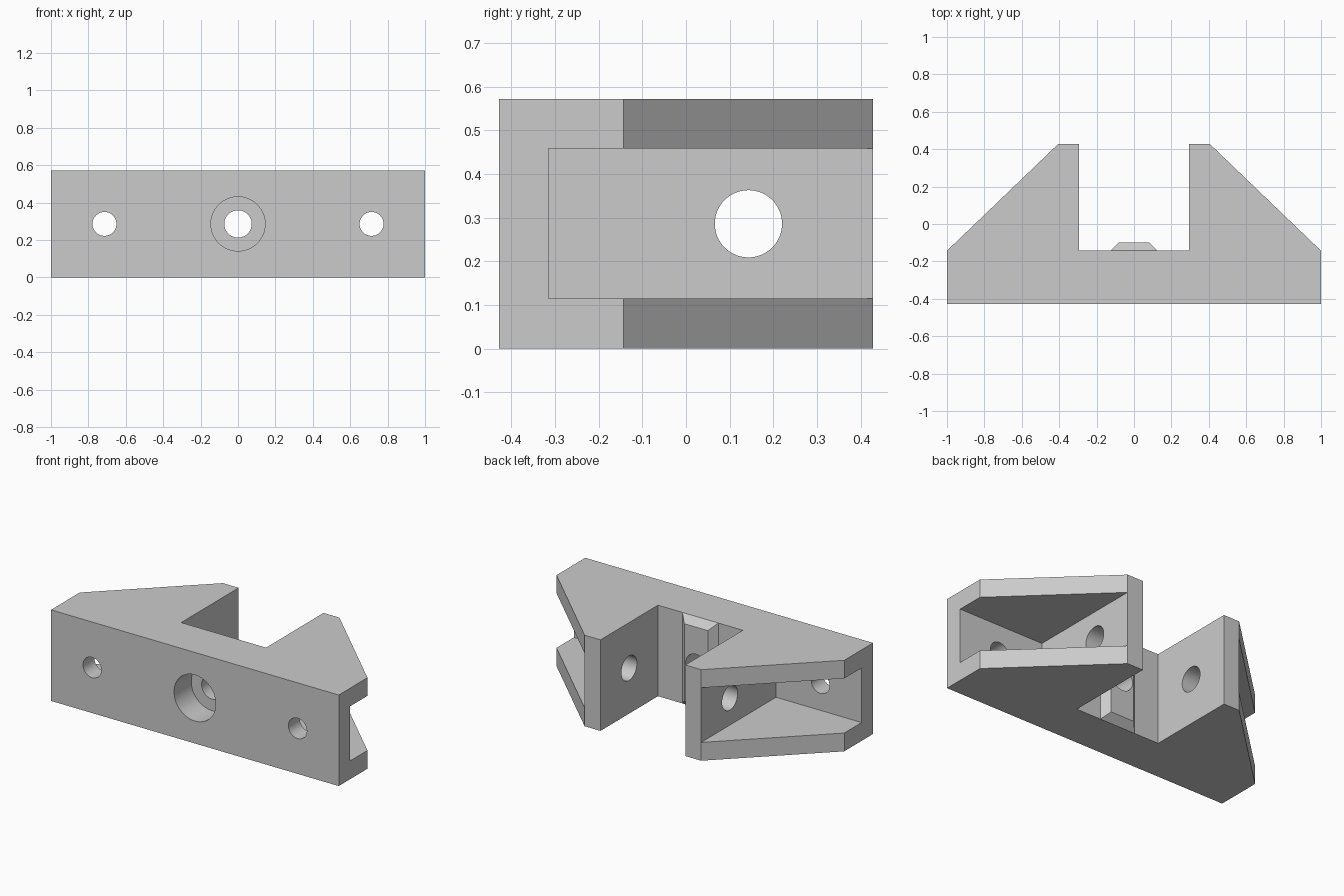
import bpy, bmesh
from math import pi
from mathutils import Matrix, Vector

cube = bpy.data.objects.get("Cube")
if cube:
    bpy.data.objects.remove(cube, do_unlink=True)

grey = bpy.data.materials.new("light_grey")
grey.use_nodes = True
colour = (0.6, 0.6, 0.6, 1)
grey.diffuse_color = colour
grey.node_tree.nodes["Principled BSDF"].inputs["Base Color"].default_value = colour

HEIGHT, MID = 0.572, 0.286
FRONT, STEP, BACK = -0.428, -0.143, 0.428
INNER, OUTER = 0.295, 0.405


def make(name, bm):
    bmesh.ops.recalc_face_normals(bm, faces=bm.faces)
    mesh = bpy.data.meshes.new(name)
    bm.to_mesh(mesh)
    bm.free()
    mesh.materials.append(grey)
    obj = bpy.data.objects.new(name, mesh)
    bpy.context.collection.objects.link(obj)
    return obj


def prism(name, points, z0, z1):
    bm = bmesh.new()
    face = bm.faces.new([bm.verts.new((x, y, z0)) for x, y in points])
    grown = bmesh.ops.extrude_face_region(bm, geom=[face])["geom"]
    verts = [v for v in grown if isinstance(v, bmesh.types.BMVert)]
    bmesh.ops.translate(bm, verts=verts, vec=(0, 0, z1 - z0))
    return make(name, bm)


def rod(name, centre, radius, length, axis):
    turn = Matrix.Rotation(pi / 2, 4, "X" if axis == "Y" else "Y")
    bm = bmesh.new()
    bmesh.ops.create_cone(bm, cap_ends=True, segments=64, radius1=radius,
                          radius2=radius, depth=length,
                          matrix=Matrix.Translation(Vector(centre)) @ turn)
    return make(name, bm)


def combine(target, other, operation):
    mod = target.modifiers.new(other.name, "BOOLEAN")
    mod.operation, mod.solver, mod.object = operation, "EXACT", other
    other.hide_render = True
    bpy.context.view_layer.objects.active = target
    bpy.ops.object.modifier_apply(modifier=mod.name)
    bpy.data.objects.remove(other, do_unlink=True)


# Bracket body: front plate with two tapered arms
half = [(1, FRONT), (1, STEP), (OUTER, BACK), (INNER, BACK), (INNER, STEP)]
outline = half + [(-x, y) for x, y in reversed(half)]
bracket = prism("bracket", outline, 0, HEIGHT)

# Raised key in the slot, chamfered on all four sides
bm = bmesh.new()
rings = []
for inset, y in ((0, STEP), (0.043, -0.1)):
    w, lo, hi = 0.125 - inset, inset, HEIGHT - inset
    rings.append([bm.verts.new((x, y, z))
                  for x, z in ((-w, lo), (w, lo), (w, hi), (-w, hi))])
base, top = rings
bm.faces.new(base)
bm.faces.new(top)
for i in range(4):
    j = (i + 1) % 4
    bm.faces.new((base[i], base[j], top[j], top[i]))
combine(bracket, make("slot_key", bm), "UNION")

# Side pockets and mounting holes
for side in (-1, 1):
    pocket = [(side * x, y) for x, y in
              ((OUTER, -0.315), (1.2, -0.315), (1.2, 0.6), (OUTER, 0.6))]
    combine(bracket, prism("pocket", pocket, 0.115, 0.458), "DIFFERENCE")
    combine(bracket, rod("plate_hole", (side * 0.714, -0.38, MID), 0.064, 0.3, "Y"),
            "DIFFERENCE")

# Hole across both arms, then the centre bore and its counterbore
combine(bracket, rod("arm_hole", (0, 0.143, MID), 0.077, 1.1, "X"), "DIFFERENCE")
combine(bracket, rod("centre_bore", (0, -0.25, MID), 0.073, 0.8, "Y"), "DIFFERENCE")
combine(bracket, rod("counterbore", (0, FRONT, MID), 0.145, 0.342, "Y"), "DIFFERENCE")

# Smooth bores, sharp edges
bpy.ops.object.select_all(action="DESELECT")
bracket.select_set(True)
bpy.context.view_layer.objects.active = bracket
bpy.ops.object.shade_smooth_by_angle(angle=pi / 6)
